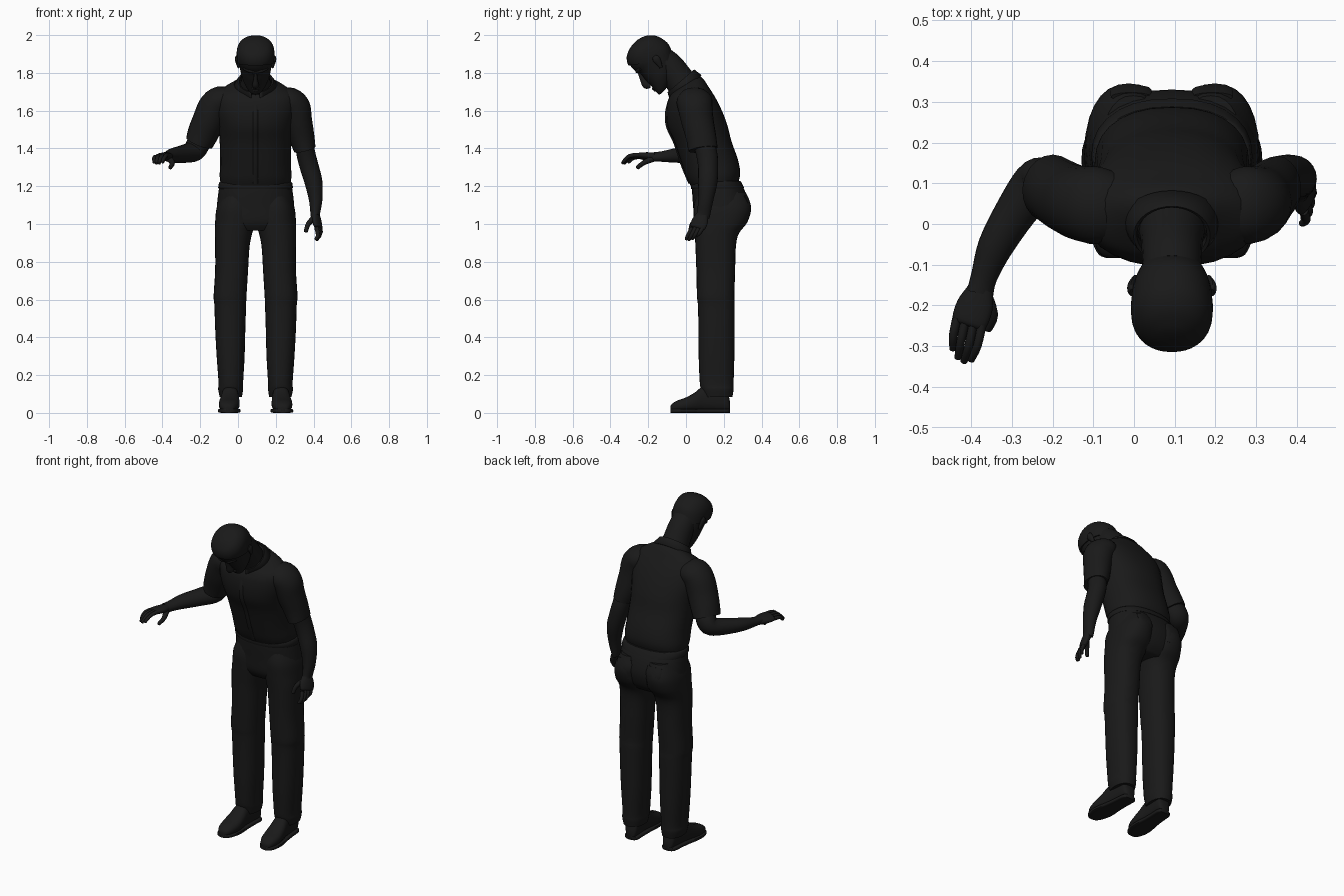
import bpy, bmesh, math
from mathutils import Vector as V

CX = 0.093                      # body centre line
dark = bpy.data.materials.new("dark")
dark.diffuse_color = (0.01, 0.01, 0.01, 1)


def finish(bm, name, angle=50):
    bmesh.ops.recalc_face_normals(bm, faces=bm.faces)
    me = bpy.data.meshes.new(name)
    bm.to_mesh(me)
    bm.free()
    ob = bpy.data.objects.new(name, me)
    bpy.context.collection.objects.link(ob)
    me.materials.append(dark)
    bpy.ops.object.select_all(action='DESELECT')
    ob.select_set(True)
    bpy.context.view_layer.objects.active = ob
    bpy.ops.object.shade_smooth_by_angle(angle=math.radians(angle))
    return ob


def dense(rows, k=4):
    """Catmull-Rom interpolation of parameter rows."""
    out = []
    for i in range(len(rows) - 1):
        p = [rows[max(0, min(len(rows) - 1, i + j))] for j in (-1, 0, 1, 2)]
        for s in range(k):
            t = s / k
            out.append([b + .5 * t * (c - a + t * (2*a - 5*b + 4*c - d + t * (3*(b - c) + d - a)))
                        for a, b, c, d in zip(*p)])
    return out + [list(rows[-1])]


def sp(c, e):
    return math.copysign(abs(c) ** (2 / e), c)


def skin(rings, e=2.0, n=28):
    """Closed loft through rings (centre, half axis A, half axis B)."""
    bm = bmesh.new()
    vs = [[bm.verts.new(c + A * sp(math.cos(2*math.pi*i/n), e) + B * sp(math.sin(2*math.pi*i/n), e))
           for i in range(n)] for c, A, B in rings]
    for r, q in zip(vs, vs[1:]):
        for i in range(n):
            bm.faces.new((r[i], r[(i+1) % n], q[(i+1) % n], q[i]))
    bm.faces.new(vs[0])
    bm.faces.new(vs[-1])
    return bm


def body(name, rows, e=2.3, k=4):
    """Rows: front y, front z, back y, back z, half width, centre x."""
    rings = []
    for yf, zf, yb, zb, w, cx in dense(rows, k):
        rings.append((V((cx, (yf+yb)/2, (zf+zb)/2)), V((w, 0, 0)), V((0, (yb-yf)/2, (zb-zf)/2))))
    return finish(skin(rings, e), name)


def tube(name, rows, side, n=20, k=4):
    """Rows: x, y, z, radius along side, radius across."""
    d = dense(rows, k)
    P = [V(r[:3]) for r in d]
    rings = []
    for i, r in enumerate(d):
        t = (P[min(i+1, len(P)-1)] - P[max(i-1, 0)]).normalized()
        a = (V(side) - t * V(side).dot(t)).normalized()
        rings.append((P[i], a * r[3], t.cross(a) * r[4]))
    return finish(skin(rings, 2, n), name)


def ball_end(p, q, r):
    """Extra rows rounding off a finger tip."""
    d = (V(q) - V(p)).normalized()
    return [(*(V(q) - d*r*.9), r, r), (*(V(q) - d*r*.3), r*.8, r*.8), (*q, r*.2, r*.2)]


# shirt torso
body("shirt", [(.03, 1.195, .278, 1.225, .184, CX), (.005, 1.24, .287, 1.27, .19, CX),
               (-.02, 1.31, .275, 1.34, .187, CX), (-.06, 1.43, .24, 1.44, .19, CX),
               (-.095, 1.51, .22, 1.52, .198, CX), (-.105, 1.58, .19, 1.60, .212, CX),
               (-.10, 1.64, .155, 1.67, .215, CX), (-.088, 1.672, .12, 1.725, .195, CX),
               (-.078, 1.69, .09, 1.77, .14, CX), (-.065, 1.70, .055, 1.795, .085, CX)])
tube("placket", [(CX, -.089, 1.65, .014, .008), (CX, -.104, 1.58, .014, .008), (CX, -.096, 1.51, .014, .008),
                 (CX, -.06, 1.43, .014, .007), (CX, -.02, 1.31, .014, .007), (CX, .02, 1.215, .014, .007)], (1, 0, 0), 8)

# trousers: seat, belt and legs
body("trouser_seat", [(.035, 1.235, .275, 1.235, .182, CX), (.032, 1.18, .31, 1.18, .195, CX),
                      (.038, 1.09, .33, 1.09, .205, CX), (.045, 1.01, .31, 1.01, .205, CX),
                      (.07, .965, .27, .965, .16, CX)])
body("belt", [(.028, 1.185, .308, 1.19, .195, CX), (.026, 1.19, .306, 1.195, .198, CX),
              (.024, 1.215, .292, 1.222, .194, CX), (.028, 1.22, .288, 1.228, .188, CX)], 2.3, 1)
leg = [(1.17, .06, .315, .17, .02), (1.09, .04, .345, .205, .006), (1.01, .042, .325, .214, .003),
       (.95, .046, .28, .215, .018), (.88, .05, .264, .214, .032), (.75, .055, .26, .214, .04),
       (.62, .058, .256, .222, .048), (.57, .063, .258, .218, .05), (.45, .066, .257, .214, .054),
       (.3, .067, .256, .206, .058), (.16, .073, .252, .196, .066), (.125, .08, .252, .198, .066),
       (.085, .09, .246, .19, .072)]
for s, tag in ((-1, "right"), (1, "left")):
    body("trouser_leg_" + tag, [(yf, z, yb, z, (o-i)/2, CX + s*(o+i)/2) for z, yf, yb, o, i in leg], 2.3)
    # rear pocket
    tube("rear_pocket_" + tag, [(CX + s*.1, .312, 1.15, .05, .012), (CX + s*.1, .33, 1.1, .05, .012),
                                (CX + s*.1, .322, 1.04, .045, .012)], (1, 0, 0), 12)
    # shoe: upper and sole, toes turned out slightly
    up, sole = [], []
    for y, h, w in dense([(-.083, .03, .012), (-.075, .045, .03), (-.045, .064, .047), (.0, .08, .055),
                          (.05, .108, .052), (.09, .14, .046), (.15, .15, .042), (.21, .14, .04),
                          (.228, .08, .03), (.234, .05, .012)], 3):
        c = V((CX + s*(.131 + (.15 - y)*.06), y, 0))
        up.append((c + V((0, 0, h/2 + .004)), V((w, 0, 0)), V((0, 0, h/2 - .002))))
        sole.append((c + V((0, 0, .011)), V((w + .005, 0, 0)), V((0, 0, .011))))
    finish(skin(up, 2.4, 20), "shoe_" + tag)
    finish(skin(sole, 5, 20), "shoe_sole_" + tag)

# sleeves and bare arms
tube("sleeve_right", [(-.03, .04, 1.655, .08, .06), (-.09, .045, 1.655, .095, .075), (-.125, .05, 1.62, .092, .085),
                      (-.155, .06, 1.55, .088, .085), (-.185, .077, 1.48, .084, .082),
                      (-.205, .088, 1.43, .084, .074)], (0, 1, 0))
tube("sleeve_left", [(.22, .04, 1.655, .08, .06), (.27, .045, 1.65, .095, .075), (.298, .05, 1.615, .092, .085),
                     (.315, .06, 1.55, .086, .077), (.337, .08, 1.46, .08, .068),
                     (.354, .09, 1.395, .078, .058)], (0, 1, 0))
tube("arm_right", [(-.19, .085, 1.47, .06, .055), (-.215, .108, 1.415, .062, .055), (-.24, .098, 1.383, .06, .052),
                   (-.29, .03, 1.37, .052, .046), (-.34, -.055, 1.363, .044, .038),
                   (-.368, -.13, 1.357, .033, .027), (-.378, -.17, 1.356, .034, .024)], (-.9, .3, 0.3))
tube("arm_left", [(.345, .085, 1.46, .055, .048), (.36, .11, 1.37, .056, .05), (.378, .117, 1.3, .053, .05),
                  (.4, .115, 1.22, .051, .047), (.411, .105, 1.13, .04, .036),
                  (.409, .094, 1.06, .036, .026), (.409, .088, 1.04, .037, .024)], (0, 1, 0))


# hands: palm, four fingers, thumb
def hand(tag, wrist, knuckle, side, bend, tip, thumb):
    w, kn, sd, bd, tp = V(wrist), V(knuckle), V(side), V(bend), V(tip)
    tube("palm_" + tag, [(*w, .032, .022), (*((w+kn)/2), .045, .021), (*kn, .044, .017),
                         (*(kn + (kn-w)*.13), .032, .008)], side)
    for i, f in enumerate((-.033, -.011, .011, .033)):
        sh = (.92, 1, .95, .78)[i]
        a = kn + sd * f
        b = a + bd * sh
        c = a + tp * sh + sd * f * -.25
        tube("finger_%s_%d" % (tag, i + 1),
             [(*a, .0115, .012), (*b, .0105, .0105)] + ball_end(b, c, .009), side, 10, 3)
    p, q, r = thumb
    tube("thumb_" + tag, [(*p, .018, .016), (*q, .014, .013)] + ball_end(q, r, .011), side, 10, 3)


hand("right", (-.376, -.16, 1.356), (-.404, -.24, 1.36), (-.93, .25, -.15), (-.012, -.055, -.005),
     (-.022, -.098, -.042), ((-.365, -.175, 1.345), (-.347, -.222, 1.325), (-.36, -.262, 1.295)))
hand("left", (.409, .088, 1.05), (.424, .062, .985), (.25, .93, .15), (.008, -.022, -.042),
     (-.008, -.043, -.072), ((.4, .065, 1.03), (.372, .035, 1.0), (.357, .02, .955)))

# head, in a frame tilted forward: u = up the head, n = out of the face
U, N, H = V((0, -.73, .68)), V((0, -.68, -.73)), V((CX, -.172, 1.865))


def hp(x, n, u):
    return H + V((x, 0, 0)) + N * n + U * u


profile = [(-.15, .1, .065, .018), (-.143, .112, .035, .036), (-.12, .112, -.02, .056), (-.085, .107, -.06, .073),
           (-.04, .104, -.092, .083), (0, .099, -.11, .09), (.04, .107, -.109, .094), (.08, .1, -.095, .09),
           (.11, .077, -.066, .07), (.126, .04, -.03, .036), (.13, .012, -.008, .008)]


def skull(f):
    return skin([(hp(0, (a+b)/2*f, u*f), V((w*f, 0, 0)), N * ((a-b)/2*f))
                 for u, a, b, w in dense(profile)], 2.15, 32)


finish(skull(1), "head")
bm = skull(1.07)
bmesh.ops.bisect_plane(bm, geom=bm.verts[:] + bm.edges[:] + bm.faces[:], plane_co=hp(0, .1, .072),
                       plane_no=U * .21 - N * .175, clear_inner=True)
bmesh.ops.holes_fill(bm, edges=[e for e in bm.edges if e.is_boundary], sides=0)
finish(bm, "hair", 40)
X = (1, 0, 0)
tube("nose", [(*hp(0, .097, .015), .008, .008), (*hp(0, .112, -.025), .011, .014),
              (*hp(0, .122, -.06), .018, .019), (*hp(0, .108, -.08), .012, .01)], X, 12)
tube("brow", [(*hp(-.062, .078, .022), .008, .008), (*hp(-.03, .1, .026), .01, .009), (*hp(0, .1, .02), .009, .008),
              (*hp(.03, .1, .026), .01, .009), (*hp(.062, .078, .022), .008, .008)], U, 10)
for i, u in enumerate((-.1, -.113)):
    tube(("upper_lip", "lower_lip")[i], [(*hp(-.026, .098, u), .003, .003), (*hp(0, .11, u), .007, .008),
                                         (*hp(.026, .098, u), .003, .003)], U, 10)
for s, tag in ((-1, "right"), (1, "left")):
    tube("ear_" + tag, [(*hp(s*.09, .0, -.055), .008, .005), (*hp(s*.094, -.008, -.035), .014, .008),
                        (*hp(s*.1, -.016, -.005), .02, .01), (*hp(s*.098, -.018, .012), .012, .006)], N, 12)

# neck
tube("neck", [(CX, -.125, 1.87, .07, .07), (CX, -.085, 1.83, .073, .076), (CX, -.04, 1.77, .076, .079),
              (CX, .0, 1.71, .085, .085)], X, 24)

# shirt collar: folded band, open at the front with two points
bm = bmesh.new()
p, nn, C = V((0, .76, .65)), V((0, -.65, .76)), V((CX, -.015, 1.742))
rows = []
for i in range(33):
    a = .22 + (2*math.pi - .44) * i / 32
    tipped = max(0, math.cos(a)) ** 6
    row = []
    for rx, ry, h in ((.082, .084, -.02), (.086, .088, .018), (.094, .094, .02),
                      (.124, .104 + .03*tipped, -.028 - .03*tipped)):
        row.append(bm.verts.new(C + V((math.sin(a)*rx, 0, 0)) - p*math.cos(a)*ry + nn*h))
    rows.append(row)
for r, q in zip(rows, rows[1:]):
    for j in range(3):
        bm.faces.new((r[j], r[j+1], q[j+1], q[j]))
col = finish(bm, "collar")
m = col.modifiers.new("thickness", 'SOLIDIFY')
m.thickness = .005
